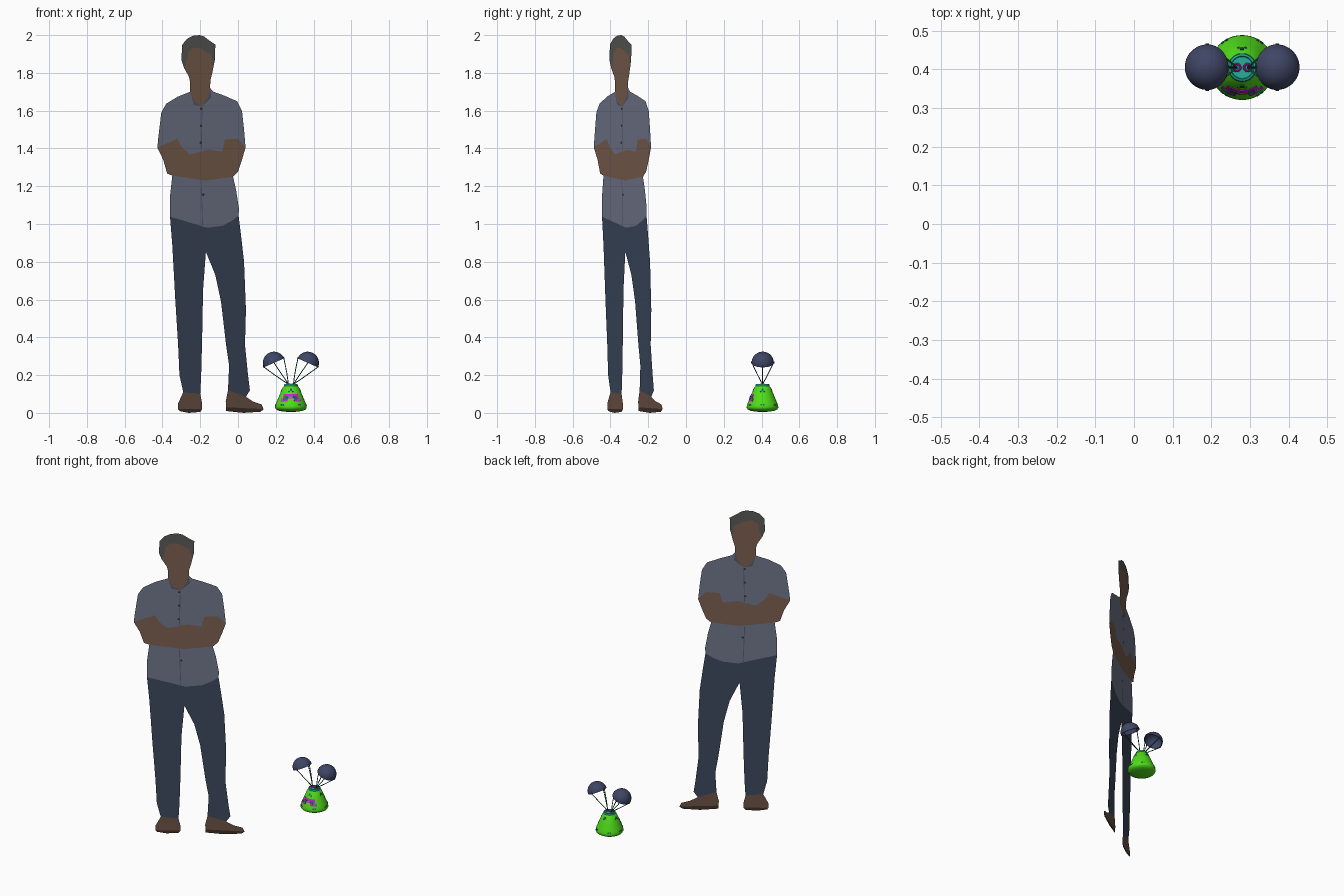
import bpy, bmesh
from math import sin, cos, pi, radians
from mathutils import Vector, Matrix

if "Cube" in bpy.data.objects:
    bpy.data.objects.remove(bpy.data.objects["Cube"])

MATS = {}
def paint(ob, name, rgb):
    if name not in MATS:
        MATS[name] = bpy.data.materials.new(name)
        MATS[name].diffuse_color = (*rgb, 1)
    ob.data.materials.append(MATS[name])

SKIN = ("skin", (.20, .115, .08)); SHIRT = ("shirt", (.165, .185, .26))
DARKSHIRT = ("shirt_shade", (.09, .10, .14)); JEANS = ("jeans", (.045, .065, .11))
SHOE = ("shoe", (.15, .085, .06)); SOLE = ("sole", (.05, .03, .02))
HAIR = ("hair", (.10, .10, .095)); GREEN = ("green", (.08, .72, .01))
NAVY = ("navy", (.05, .06, .13)); TEAL = ("teal", (.02, .42, .32))
PINK = ("magenta", (.55, .02, .55)); CORD = ("cord", (.01, .12, .07))
DARK = ("dark_teal", (.01, .14, .12))

def finish(name, bm, colour, smooth=False):
    me = bpy.data.meshes.new(name)
    bm.to_mesh(me); bm.free()
    ob = bpy.data.objects.new(name, me)
    bpy.context.collection.objects.link(ob)
    paint(ob, *colour)
    if smooth:
        bpy.ops.object.select_all(action='DESELECT')
        ob.select_set(True)
        bpy.context.view_layer.objects.active = ob
        bpy.ops.object.shade_smooth_by_angle(angle=radians(35))
    return ob

# ---- flat standing figure: outlines in hundredths (x, z) on one diagonal plane
NORMAL = Vector((.649, -1, 0)).normalized()
def sheet(name, pts, colour, lifts=(0,)):
    bm = bmesh.new()
    for lift in lifts:
        bm.faces.new([bm.verts.new(Vector((x / 100, x / 100 * .649 - .211, z / 100)) + NORMAL * lift)
                      for x, z in pts])
    return finish(name, bm, colour)

BOTH = (-.0015, .0015)          # overlay visible from either side
hairline = [(-28.5, 182.5), (-27, 187), (-26.5, 191), (-23.7, 193.4), (-20, 193), (-16.5, 191),
            (-14.3, 189.7), (-13.6, 186), (-13, 183)]
collar_line = [(-25.3, 170), (-23.2, 164.8), (-19, 162.2), (-15.8, 167.5), (-14.8, 172)]
sleeve_line = [(-42.7, 140.5), (-37, 143), (-32.2, 145.2), (-29.5, 140.5), (-25.3, 136.7), (-15.8, 139.5),
               (-8.4, 138.3), (-6.9, 144.7), (0, 145.2), (4, 140.5)]
arm_line = [(-34.8, 125.6), (-17.4, 123), (-2.6, 125)]
hem_line = [(-36, 103.9), (-25.3, 100.7), (-16.4, 98), (-8.4, 99), (-3.2, 101.7), (.3, 104.5)]

sheet("hair", hairline + [(-12.2, 187), (-12, 195), (-15, 197), (-18, 199.3), (-20.5, 200), (-24, 199.6),
      (-27, 198), (-29.5, 195), (-30, 187)], HAIR)
sheet("head", hairline[::-1] + [(-27.5, 180.7), (-26, 178), (-25.3, 175)] + collar_line
      + [(-14.6, 176), (-13.6, 180)], SKIN)
sheet("shirt_upper", collar_line + [(-13, 170), (-7.4, 168), (-.5, 165), (2.1, 160), (3.2, 150)]
      + sleeve_line[::-1] + [(-42.2, 145.7), (-40.6, 159), (-38, 163.7), (-31.7, 167.5)], SHIRT)
sheet("folded_arms", sleeve_line + [(2.1, 134), (0, 127.7)] + arm_line[::-1]
      + [(-37.5, 126.7), (-39.6, 134)], SKIN)
sheet("shirt_lower", arm_line + [(-1, 118), (.5, 108)] + hem_line[::-1] + [(-35.9, 115.5)], SHIRT)
sheet("trousers", hem_line + [(1.6, 94), (3.2, 80), (4.2, 54.6), (3.7, 36), (5.3, 20), (6.3, 12), (4.2, 8.5),
      (-5.3, 12), (-4.7, 25), (-6.3, 36), (-9, 59), (-12, 73), (-17, 85.3), (-18.5, 65), (-19, 38.7),
      (-19.5, 20), (-20, 10), (-29, 11), (-31, 20), (-31.7, 36), (-33.2, 60), (-34.8, 89)], JEANS)
sheet("left_shoe", [(-29, 11), (-20, 10), (-19, 5), (-19, 2), (-31.7, 2), (-31.7, 5)], SHOE)
sheet("left_sole", [(-31.7, 2), (-19, 2), (-20, .5), (-26, 0), (-31, 1)], SOLE)
sheet("right_shoe", [(-5.3, 12), (4.2, 8.5), (8, 6), (12.5, 4.5), (13.5, 2), (-6.3, 3), (-6.5, 6)], SHOE)
sheet("right_sole", [(-6.3, 3), (13.5, 2), (12, .6), (3, 0), (-6.3, 1)], SOLE)
# collar shading, shirt opening and buttons
sheet("collar_left", [(-25.3, 170), (-23.2, 164.8), (-19, 162.2), (-23.5, 163)], DARKSHIRT, BOTH)
sheet("collar_right", [(-14.8, 172), (-15.8, 167.5), (-19, 162.2), (-14.2, 167)], DARKSHIRT, BOTH)
sheet("opening_upper", [(-19.3, 162), (-18.9, 162), (-19.3, 139), (-19.7, 139)], DARKSHIRT, BOTH)
sheet("opening_lower", [(-19.8, 123), (-19.4, 123), (-18.6, 99), (-19, 99)], DARKSHIRT, BOTH)
for i, (x, z) in enumerate([(-19.6, 161), (-19.7, 152), (-19.9, 143), (-18.6, 115.5)]):
    sheet(f"button_{i}", [(x + .7 * cos(k * pi / 4), z + .7 * sin(k * pi / 4)) for k in range(8)],
          SOLE, (-.0025, .0025))

# ---- capsule
CX, CY = .28, .405
def lathe(name, profile, colour, matrix, segs=48):
    bm = bmesh.new()
    vs = [bm.verts.new((r, 0, z)) for r, z in profile]
    es = [bm.edges.new(p) for p in zip(vs, vs[1:])]
    bmesh.ops.spin(bm, geom=vs + es, cent=(0, 0, 0), axis=(0, 0, 1), angle=2 * pi, steps=segs)
    bmesh.ops.remove_doubles(bm, verts=bm.verts, dist=1e-5)
    bmesh.ops.recalc_face_normals(bm, faces=bm.faces)
    bm.transform(matrix)
    return finish(name, bm, colour, True)

BASE = Matrix.Translation((CX, CY, 0))
body = [(0, .004), (.04, .007), (.066, .012), (.079, .019), (.084, .028), (.083, .038), (.077, .055),
        (.060, .095), (.043, .135), (.036, .142), (0, .142)]
lathe("capsule_body", body, GREEN, BASE)
lathe("top_collar", [(0, .14), (.036, .14), (.037, .145), (.035, .152), (.030, .154), (.028, .149), (0, .149)],
      TEAL, BASE)

def radius(z):
    for (r0, z0), (r1, z1) in zip(body, body[1:]):
        if z0 <= z <= z1 and z1 > z0:
            return r0 + (r1 - r0) * (z - z0) / (z1 - z0)

# curved plate on the capsule side; angle 0 is the front
def patch(name, a0, a1, z0, z1, colour, lift=.002):
    bm = bmesh.new()
    n = max(2, int((a1 - a0) / 5))
    rows = []
    for j in range(4):
        z = z0 + (z1 - z0) * j / 3
        r = radius(z) + lift
        rows.append([bm.verts.new((CX + r * sin(a), CY - r * cos(a), z))
                     for a in (radians(a0 + (a1 - a0) * i / n) for i in range(n + 1))])
    for lo, hi in zip(rows, rows[1:]):
        for i in range(n):
            bm.faces.new((lo[i], lo[i + 1], hi[i + 1], hi[i]))
    ob = finish(name, bm, colour)
    mod = ob.modifiers.new("thickness", 'SOLIDIFY')
    mod.thickness = .003
    mod.offset = -1

patch("panel_bar", -38, 38, .076, .099, PINK)
for s, side in ((-1, "left"), (1, "right")):
    patch(f"panel_foot_{side}", 30 * s - 16, 30 * s + 16, .06, .0765, PINK)
    patch(f"panel_window_{side}", 20 * s - 7, 20 * s + 7, .072, .09, DARK, .0035)
    patch(f"panel_slot_{side}", 36 * s - 5, 36 * s + 5, .065, .074, TEAL, .0035)
patch("panel_window_middle", -6, 6, .079, .086, TEAL, .0035)
for i, a in enumerate((0, 90, 180, 270)):
    patch(f"vent_{i}", a - 6, a + 6, .117, .129, DARK)
    patch(f"vent_foot_left_{i}", a - 14, a - 7, .112, .118, TEAL)
    patch(f"vent_foot_right_{i}", a + 7, a + 14, .112, .118, TEAL)
for i, a in enumerate((-34, 34, 90, 146, 214, 270)):
    patch(f"thruster_{i}", a - 7, a - 1.5, .039, .047, DARK)
    patch(f"thruster_pair_{i}", a + 1.5, a + 7, .039, .047, DARK)

# ---- parachutes
def cord(name, pts, thick):
    cu = bpy.data.curves.new(name, 'CURVE')
    cu.dimensions = '3D'
    cu.bevel_depth = thick
    cu.bevel_resolution = 2
    sp = cu.splines.new('NURBS')
    sp.points.add(len(pts) - 1)
    for p, c in zip(sp.points, pts):
        p.co = (*c, 1)
    sp.order_u = 3
    sp.use_endpoint_u = True
    ob = bpy.data.objects.new(name, cu)
    bpy.context.collection.objects.link(ob)
    paint(ob, *CORD)

R, RI = .059, .055
arc = [k * pi / 24 for k in range(13)]
dome = [(R * sin(a), R * cos(a)) for a in arc] + [(RI * sin(a), RI * cos(a)) for a in arc[::-1]]
dome[0], dome[-1] = (0, R), (0, RI)
for s, side in ((-1, "left"), (1, "right")):
    M = Matrix.Translation((CX + s * .0895, .406, .265)) @ Matrix.Rotation(s * radians(24), 4, 'Y')
    lathe(f"parachute_{side}", dome, NAVY, M)
    hook = Vector((CX + s * .014, CY, .153))
    bpy.ops.mesh.primitive_torus_add(location=hook, major_radius=.009, minor_radius=.003,
                                     major_segments=20, minor_segments=8)
    ring = bpy.context.object
    ring.name = f"hook_{side}"
    paint(ring, *PINK)
    bpy.ops.object.shade_smooth_by_angle()
    for i in range(4):
        d = Vector((cos(i * pi / 2), sin(i * pi / 2), 0))
        rim = M @ (d * .057)
        mid = rim.lerp(hook, .55) + Vector((-s * .006, 0, -.008))
        cord(f"cord_{side}_{i}", [rim, mid, hook], .0023)
        # small rim clip
        bm = bmesh.new()
        bmesh.ops.create_cube(bm, size=1)
        bm.transform(M @ Matrix.Translation(d * .058 + Vector((0, 0, .003)))
                     @ Matrix.Diagonal((.007, .007, .008, 1)))
        finish(f"rim_clip_{side}_{i}", bm, NAVY)

for m in bpy.data.materials:
    if m.users and not m.is_grease_pencil:
        m.use_nodes = True
        m.node_tree.nodes["Principled BSDF"].inputs["Base Color"].default_value = m.diffuse_color
